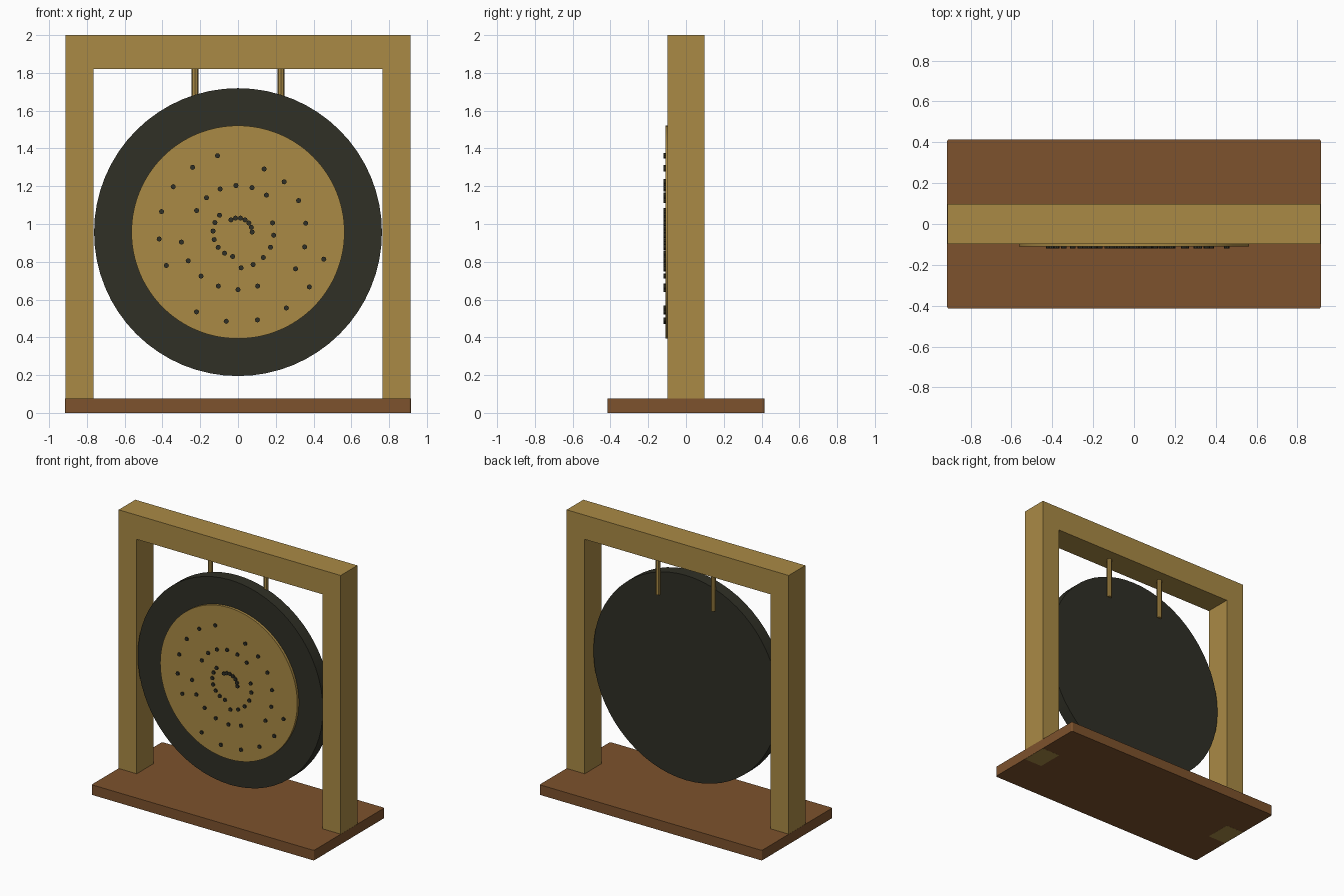
import bpy, bmesh, math
from mathutils import Matrix, Vector

if "Cube" in bpy.data.objects:
    bpy.data.objects.remove(bpy.data.objects["Cube"])


def material(name, rgb):
    m = bpy.data.materials.new(name)
    m.diffuse_color = (*rgb, 1)
    m.use_nodes = True
    m.node_tree.nodes["Principled BSDF"].inputs["Base Color"].default_value = m.diffuse_color
    return m


GOLD = material("golden_wood", (0.40, 0.255, 0.06))
BROWN = material("brown_wood", (0.205, 0.085, 0.026))
DARK = material("dark_bronze", (0.029, 0.029, 0.019))

GONG_Z = 0.957


def finish(name, bm, mat, smooth=False):
    bmesh.ops.recalc_face_normals(bm, faces=bm.faces[:])
    me = bpy.data.meshes.new(name)
    bm.to_mesh(me)
    bm.free()
    me.materials.append(mat)
    ob = bpy.data.objects.new(name, me)
    bpy.context.collection.objects.link(ob)
    if smooth:
        bpy.ops.object.select_all(action='DESELECT')
        ob.select_set(True)
        bpy.context.view_layer.objects.active = ob
        bpy.ops.object.shade_smooth_by_angle(angle=math.radians(30))
    return ob


def add_disc(bm, x, z, radius, y0, y1, sides):
    """Cylinder lying along y between y0 and y1."""
    place = Matrix.Translation((x, (y0 + y1) / 2, z)) @ Matrix.Rotation(math.pi / 2, 4, 'X')
    bmesh.ops.create_cone(bm, cap_ends=True, segments=sides, radius1=radius,
                          radius2=radius, depth=abs(y1 - y0), matrix=place)


# Base board with slightly eased upright corners
bm = bmesh.new()
bmesh.ops.create_cube(bm, size=1, matrix=Matrix.Translation((0, 0, 0.038))
                      @ Matrix.Diagonal((1.83, 0.83, 0.075, 1)))
upright = [e for e in bm.edges if abs(e.verts[0].co.z - e.verts[1].co.z) > 0.01]
bmesh.ops.bevel(bm, geom=upright, offset=0.01, segments=3, affect='EDGES', profile=0.5)
finish("base_board", bm, BROWN)

# Frame: one arch profile, extruded front to back, legs let into the base
bm = bmesh.new()
W, I = 0.914, 0.765
arch = [(-W, 0), (-I, 0), (-I, 1.82), (I, 1.82), (I, 0), (W, 0), (W, 2), (-W, 2)]
face = bm.faces.new([bm.verts.new((x, -0.098, z)) for x, z in arch])
out = bmesh.ops.extrude_face_region(bm, geom=[face])
bmesh.ops.translate(bm, vec=Vector((0, 0.196, 0)),
                    verts=[v for v in out["geom"] if isinstance(v, bmesh.types.BMVert)])
finish("frame", bm, GOLD)

# Gong body and raised centre plate
bm = bmesh.new()
add_disc(bm, 0, GONG_Z, 0.762, -0.09, 0.0, 64)
finish("gong_body", bm, DARK, True)
bm = bmesh.new()
add_disc(bm, 0, GONG_Z, 0.564, -0.109, -0.08, 128)
finish("gong_plate", bm, GOLD, True)

# Studs: arcs of growing radius, each starting a golden angle further on
bm = bmesh.new()
for ring in range(8):
    radius = 0.075 + 0.0573 * ring
    for i in range(7 if ring < 2 else 6):
        a = math.radians(137.5 * ring + 20 * i)
        add_disc(bm, radius * math.cos(a), GONG_Z + radius * math.sin(a),
                 0.0135, -0.119, -0.104, 8)
finish("studs", bm, DARK)

# Hanging rods between the beam and the back of the gong
for side, label in ((-1, "left"), (1, "right")):
    bm = bmesh.new()
    bmesh.ops.create_cone(bm, cap_ends=True, segments=8, radius1=0.018, radius2=0.018,
                          depth=0.32, matrix=Matrix.Translation((side * 0.228, 0.003, 1.68)))
    finish(label + "_hanger", bm, GOLD)
